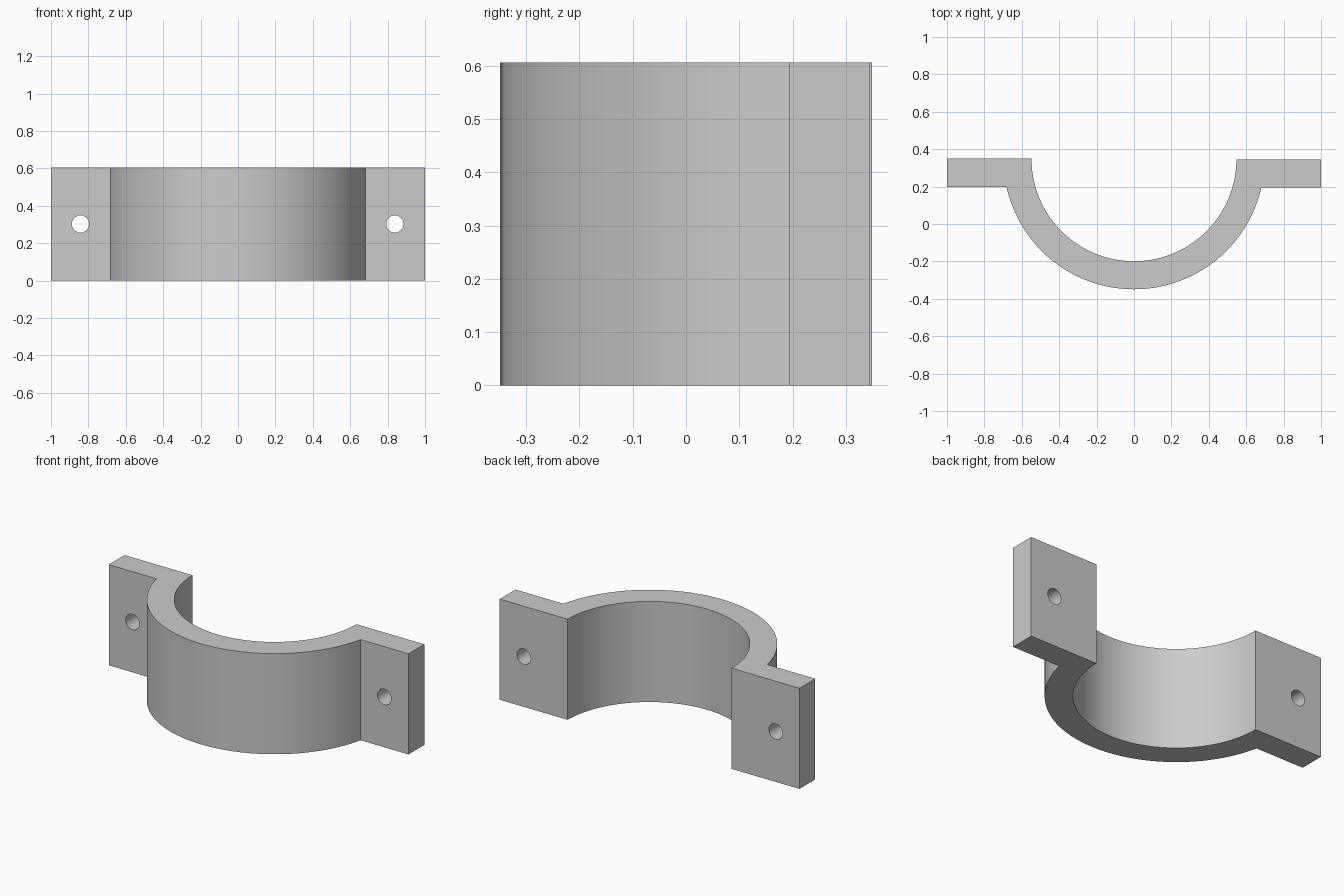
import bpy, bmesh
from math import asin, cos, sin, pi, radians

old = bpy.data.objects.get("Cube")
if old:
    bpy.data.objects.remove(old, do_unlink=True)

HEIGHT = 0.606
CENTRE_Y = 0.349
INNER, OUTER = 0.548, 0.698
THICK = 0.15
LEFT_BACK, RIGHT_BACK = 0.344, 0.349   # the two ears are slightly out of line
SEGMENTS = 72

grey = bpy.data.materials.new("plain grey")
grey.use_nodes = True
colour = (0.6, 0.6, 0.6, 1)
grey.diffuse_color = colour
grey.node_tree.nodes["Principled BSDF"].inputs["Base Color"].default_value = colour


def arc(radius, y_left, y_right):
    """Points along the lower arc, from the +x end to the -x end."""
    start = asin((y_left - CENTRE_Y) / radius)
    end = -pi - asin((y_right - CENTRE_Y) / radius)
    angles = [start + (end - start) * i / SEGMENTS for i in range(SEGMENTS + 1)]
    return [(radius * cos(a), CENTRE_Y + radius * sin(a)) for a in angles]


# Clamp outline: ear, inner arc, ear, outer arc
outline = [(1, LEFT_BACK - THICK), (1, LEFT_BACK)]
outline += arc(INNER, LEFT_BACK, RIGHT_BACK)
outline += [(-1, RIGHT_BACK), (-1, RIGHT_BACK - THICK)]
outline += reversed(arc(OUTER, LEFT_BACK - THICK, RIGHT_BACK - THICK))

# Extrude the outline into the clamp body
bm = bmesh.new()
base = bm.faces.new([bm.verts.new((x, y, 0)) for x, y in outline])
top = bmesh.ops.extrude_face_region(bm, geom=[base], use_keep_orig=True)["geom"]
bmesh.ops.translate(bm, vec=(0, 0, HEIGHT),
                    verts=[v for v in top if isinstance(v, bmesh.types.BMVert)])
bmesh.ops.recalc_face_normals(bm, faces=bm.faces)
mesh = bpy.data.meshes.new("half_clamp")
bm.to_mesh(mesh)
bm.free()
mesh.materials.append(grey)
clamp = bpy.data.objects.new("half_clamp", mesh)
bpy.context.collection.objects.link(clamp)
bpy.context.view_layer.objects.active = clamp

# Bolt hole through each ear
for x in (-0.842, 0.839):
    bpy.ops.mesh.primitive_cylinder_add(
        vertices=40, radius=0.046, depth=0.5,
        location=(x, 0.27, HEIGHT / 2), rotation=(radians(90), 0, 0))
    cutter = bpy.context.object
    cutter.name = "bolt_hole_cutter"
    cutter.hide_render = True
    cutter.data.materials.append(grey)
    cut = clamp.modifiers.new("bolt_hole", "BOOLEAN")
    cut.operation = "DIFFERENCE"
    cut.solver = "EXACT"
    cut.object = cutter
    bpy.context.view_layer.objects.active = clamp
    bpy.ops.object.modifier_apply(modifier=cut.name)
    bpy.data.objects.remove(cutter, do_unlink=True)

# Smooth the curved walls, keep the corners crisp
bpy.ops.object.select_all(action="DESELECT")
clamp.select_set(True)
bpy.context.view_layer.objects.active = clamp
bpy.ops.object.shade_smooth_by_angle(angle=radians(25))
